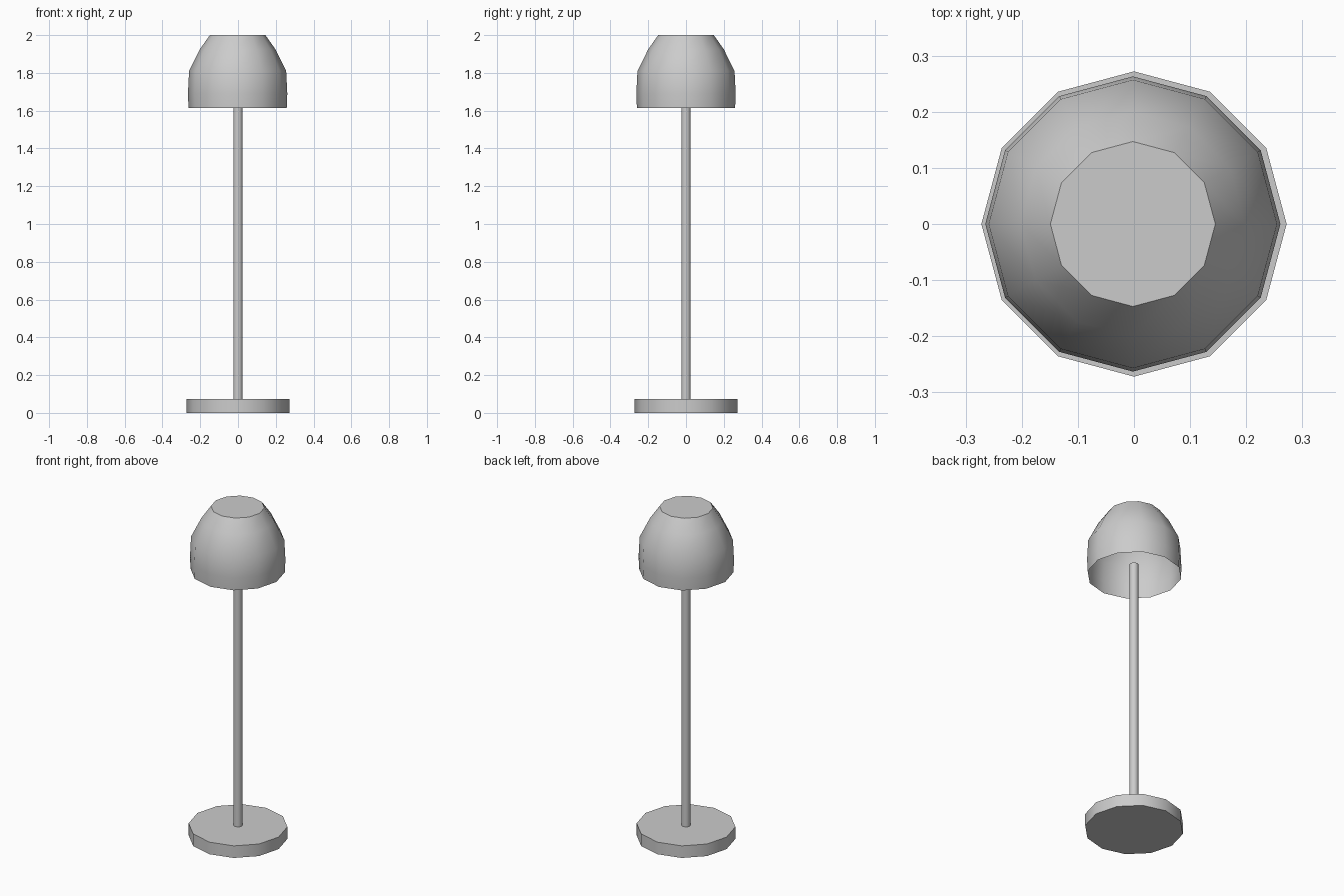
import bpy
import bmesh
from math import cos, sin, pi, radians

SIDES = 12

if "Cube" in bpy.data.objects:
    bpy.data.objects.remove(bpy.data.objects["Cube"], do_unlink=True)

# Single plain grey finish
grey = bpy.data.materials.new("plain_grey")
grey.use_nodes = True
colour = (0.6, 0.6, 0.6, 1.0)
grey.diffuse_color = colour
grey.node_tree.nodes["Principled BSDF"].inputs["Base Color"].default_value = colour


def turned(name, profile, cap_bottom=True, centre_x=0.0):
    """Sweep a (radius, height) profile round the upright axis."""
    bm = bmesh.new()
    rings = []
    for radius, z in profile:
        angles = [2 * pi * i / SIDES for i in range(SIDES)]
        rings.append([bm.verts.new((centre_x + radius * cos(a), radius * sin(a), z))
                      for a in angles])
    for low, high in zip(rings, rings[1:]):
        for i in range(SIDES):
            j = (i + 1) % SIDES
            bm.faces.new((low[i], low[j], high[j], high[i]))
    bm.faces.new(rings[-1])
    if cap_bottom:
        bm.faces.new(rings[0][::-1])
    mesh = bpy.data.meshes.new(name)
    bm.to_mesh(mesh)
    bm.free()
    mesh.materials.append(grey)
    obj = bpy.data.objects.new(name, mesh)
    bpy.context.collection.objects.link(obj)
    bpy.ops.object.select_all(action="DESELECT")
    obj.select_set(True)
    bpy.context.view_layer.objects.active = obj
    bpy.ops.object.shade_smooth_by_angle(angle=radians(35))
    return obj


# Disc foot, slim stem and open-bottomed domed shade
turned("base", [(0.272, 0.0), (0.272, 0.073)])
turned("stem", [(0.025, 0.073), (0.025, 1.68)])
turned("shade",
       [(0.26, 1.615), (0.263, 1.69), (0.257, 1.81), (0.2, 1.925), (0.147, 2.0)],
       cap_bottom=False, centre_x=-0.002)
